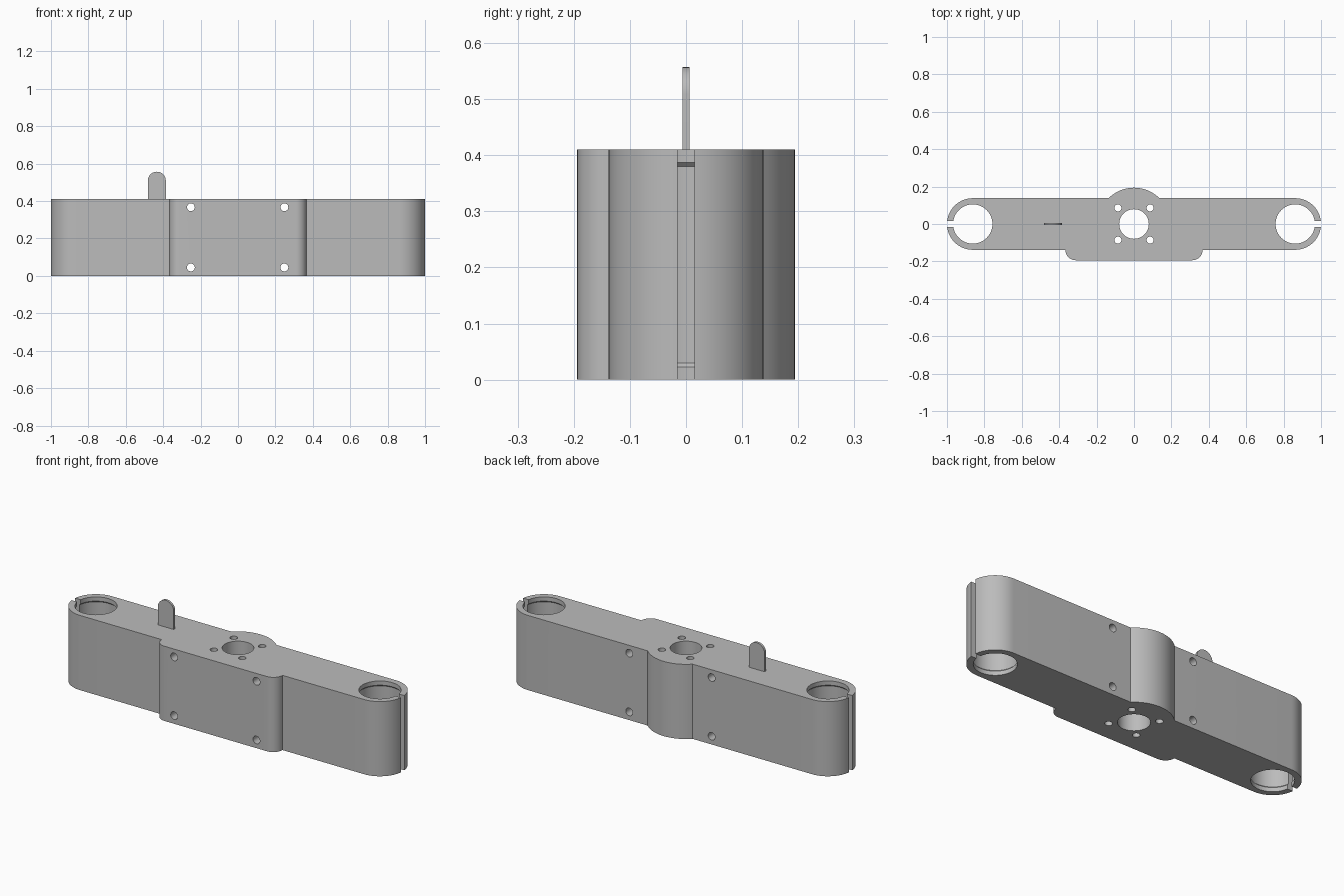
import bpy
import bmesh
from math import sin, cos, radians, degrees, asin, pi
from mathutils import Matrix

if "Cube" in bpy.data.objects:
    bpy.data.objects.remove(bpy.data.objects["Cube"], do_unlink=True)

HEIGHT = 0.41
CAP_R = 0.138          # half depth of the bar and radius of its ends
END_X = 1 - CAP_R      # centre of each rod socket
BUMP_R = 0.194         # rear boss radius, also the front pad reach
PAD_X = 0.367          # half width of the front pad

grey = bpy.data.materials.new("satin grey")
grey.use_nodes = True
grey.diffuse_color = (0.5, 0.5, 0.5, 1)
grey.node_tree.nodes["Principled BSDF"].inputs["Base Color"].default_value = (0.5, 0.5, 0.5, 1)


def arc(cx, cy, r, a0, a1, n):
    angles = [radians(a0 + (a1 - a0) * i / n) for i in range(n + 1)]
    return [(cx + r * cos(a), cy + r * sin(a)) for a in angles]


def to_object(name, bm):
    bmesh.ops.recalc_face_normals(bm, faces=bm.faces)
    mesh = bpy.data.meshes.new(name)
    bm.to_mesh(mesh)
    bm.free()
    mesh.materials.append(grey)
    obj = bpy.data.objects.new(name, mesh)
    bpy.context.collection.objects.link(obj)
    return obj


def prism(name, outline, depth, matrix=Matrix()):
    """Extrude a flat outline along its local z, then place it."""
    bm = bmesh.new()
    face = bm.faces.new([bm.verts.new((x, y, 0)) for x, y in outline])
    out = bmesh.ops.extrude_face_region(bm, geom=[face])
    moved = [v for v in out["geom"] if isinstance(v, bmesh.types.BMVert)]
    bmesh.ops.translate(bm, verts=moved, vec=(0, 0, depth))
    bm.transform(matrix)
    return to_object(name, bm)


def turned(name, profile, matrix, n=64):
    """Closed solid of revolution from (radius, z) pairs."""
    bm = bmesh.new()
    rings = [[bm.verts.new((r * cos(2 * pi * i / n), r * sin(2 * pi * i / n), z))
              for i in range(n)] for r, z in profile]
    for low, high in zip(rings, rings[1:]):
        for i in range(n):
            j = (i + 1) % n
            bm.faces.new((low[i], low[j], high[j], high[i]))
    bm.faces.new(rings[0])
    bm.faces.new(rings[-1])
    bm.transform(matrix)
    return to_object(name, bm)


def cut(target, cutter):
    mod = target.modifiers.new("cut", "BOOLEAN")
    mod.operation = "DIFFERENCE"
    mod.solver = "EXACT"
    mod.object = cutter
    bpy.context.view_layer.objects.active = target
    bpy.ops.object.modifier_apply(modifier=mod.name)
    bpy.data.objects.remove(cutter, do_unlink=True)


# Bar: round ends, rear boss and front pad in one outline
start = degrees(asin(CAP_R / BUMP_R))
corner = BUMP_R - CAP_R
outline = (arc(END_X, 0, CAP_R, -90, 90, 32)
           + arc(0, 0, BUMP_R, start, 180 - start, 24)
           + arc(-END_X, 0, CAP_R, 90, 270, 32)
           + arc(corner - PAD_X, -CAP_R, corner, 180, 270, 12)
           + arc(PAD_X - corner, -CAP_R, corner, 270, 360, 12))
body = prism("clamp_body", outline, HEIGHT)

# Rod sockets, relieved between two narrower lips, each with a clamp slot
socket = [(0.105, -0.1), (0.105, 0.023), (0.112, 0.03),
          (0.112, 0.38), (0.105, 0.387), (0.105, 0.5)]
for side in (-1, 1):
    cut(body, turned("socket_cutter", socket, Matrix.Translation((side * END_X, 0, 0))))
    slot = [(x, y) for x, y in ((0.9, -0.015), (1.1, -0.015), (1.1, 0.015), (0.9, 0.015))]
    cut(body, prism("slot_cutter", [(side * x, y) for x, y in slot], 0.7,
                    Matrix.Translation((0, 0, -0.1))))

# Central bore with four screw holes around it
cut(body, turned("bore_cutter", [(0.079, -0.1), (0.079, 0.5)], Matrix()))
for sx in (-1, 1):
    for sy in (-1, 1):
        cut(body, turned("screw_cutter", [(0.019, -0.1), (0.019, 0.5)],
                         Matrix.Translation((sx * 0.086, sy * 0.086, 0)), 24))

# Cross bolt holes from front to back
for x in (-0.252, 0.248):
    for z in (0.045, 0.367):
        place = Matrix.Translation((x, 0, z)) @ Matrix.Rotation(pi / 2, 4, "X")
        cut(body, turned("bolt_cutter", [(0.021, -0.4), (0.021, 0.4)], place, 24))

# Upright tab with a round top
tab_r = 0.048
tab_outline = [(-tab_r, 0.4), (tab_r, 0.4)] + arc(0, 0.557 - tab_r, tab_r, 0, 180, 24)
tab = prism("upright_tab", tab_outline, 0.013,
            Matrix.Translation((-0.434, 0.0065, 0)) @ Matrix.Rotation(pi / 2, 4, "X"))

# Smooth curved walls, crisp edges
for obj in (body, tab):
    bpy.ops.object.select_all(action="DESELECT")
    obj.select_set(True)
    bpy.context.view_layer.objects.active = obj
    bpy.ops.object.shade_smooth_by_angle(angle=radians(30))
